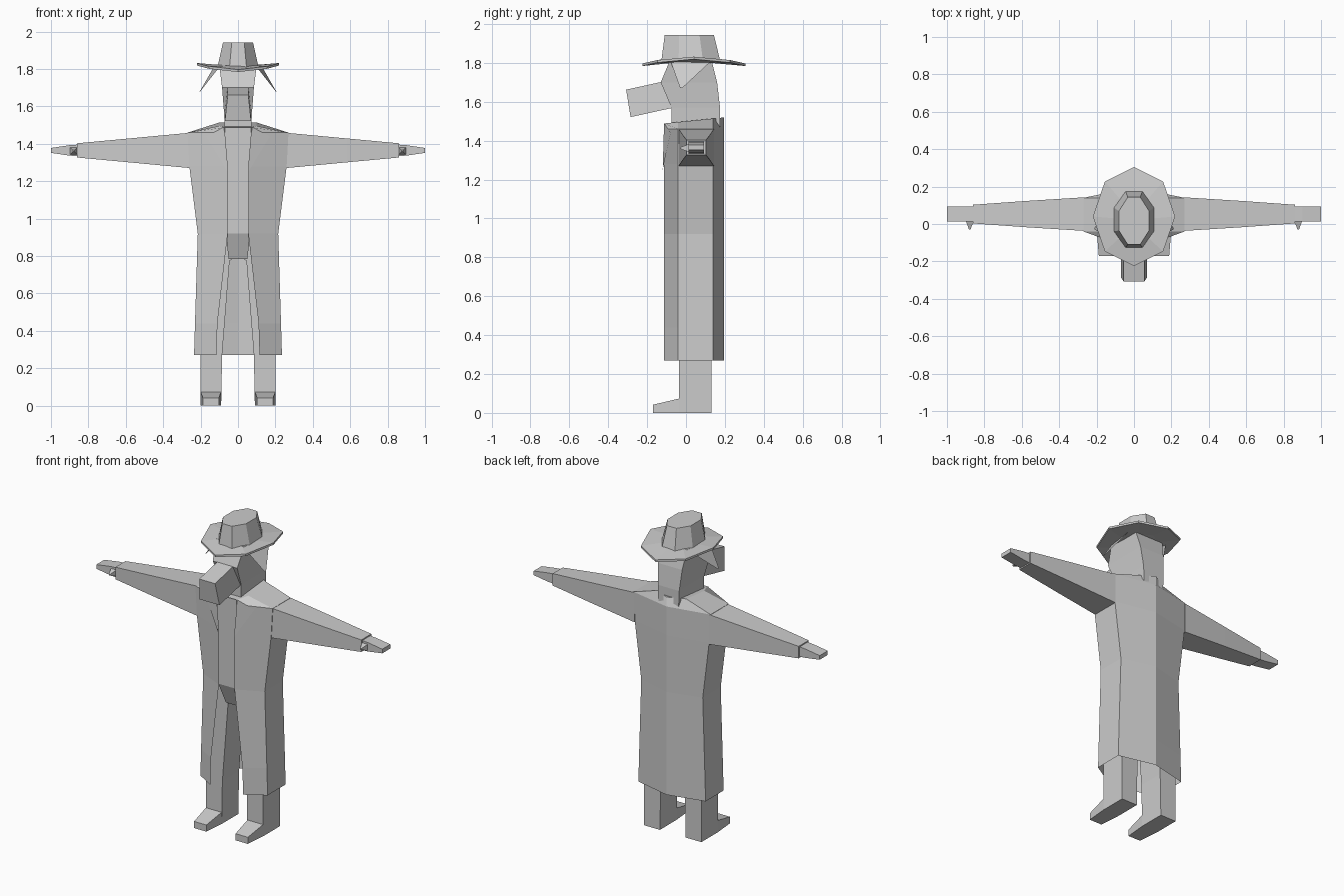
import bpy
import bmesh
from math import sin, cos, tau

default_cube = bpy.data.objects.get("Cube")
if default_cube:
    bpy.data.objects.remove(default_cube)

grey_colour = (0.6, 0.6, 0.6, 1)
grey = bpy.data.materials.new("plain grey")
grey.use_nodes = True
grey.diffuse_color = grey_colour
shader = grey.node_tree.nodes["Principled BSDF"]
shader.inputs["Base Color"].default_value = grey_colour


def loft(name, rings, solid=True, mirror=False):
    """Skin a list of equal-length point rings into one flat-shaded part."""
    bm = bmesh.new()
    rows = [[bm.verts.new(point) for point in ring] for ring in rings]
    count = len(rows[0])
    for lower, upper in zip(rows, rows[1:]):
        for i in range(count if solid else count - 1):
            j = (i + 1) % count
            bm.faces.new((lower[i], lower[j], upper[j], upper[i]))
    if solid:
        bm.faces.new(rows[0])
        bm.faces.new(reversed(rows[-1]))
    bmesh.ops.recalc_face_normals(bm, faces=bm.faces)
    mesh = bpy.data.meshes.new(name)
    bm.to_mesh(mesh)
    bm.free()
    mesh.materials.append(grey)
    part = bpy.data.objects.new(name, mesh)
    bpy.context.collection.objects.link(part)
    if mirror:
        part.modifiers.new("Mirror", 'MIRROR')


def block_ring(height, width, front, back, tilt=0):
    """Level or tilted rectangle, symmetric about the middle."""
    return [(x, y, height + tilt * y)
            for x, y in ((-width, front), (width, front), (width, back), (-width, back))]


def coat_row(height, side, opening, tilt=0):
    """Half of the coat outline: front edge, two side corners, back seam."""
    outline = ((opening, -.113), (side, -.04), (side, .14), (0, .195))
    return [(x, y, height + tilt * y) for x, y in outline]


def arm_section(reach, depth, thickness):
    """Cross-section of the outstretched arm, centred on its axis."""
    axis_y, axis_z = .053, .065 + 1.3
    return [(reach, axis_y + sy * depth, axis_z + sz * thickness)
            for sy, sz in ((-1, -1), (1, -1), (1, 1), (-1, 1))]


def leg_ring(height, inner):
    outer, front, back = .2, -.035, .132
    return [(inner, front, height), (outer, front, height),
            (outer, back, height), (inner, back, height)]


def shoe_section(y, half_width, top):
    middle = .145
    return [(middle + side * half_width, y, z)
            for side, z in ((-1, 0), (1, 0), (1, top), (-1, top))]


def oval(height, width, depth, centre, turn=0, side_lift=0):
    """Eight-sided oval whose sides may curl up."""
    angles = [tau * (step + turn) / 8 for step in range(8)]
    return [(width * sin(a), centre - depth * cos(a), height + side_lift * sin(a) ** 2)
            for a in angles]


# Long open coat, with the neck closed to the middle
neckline = coat_row(height=1.5, side=.1, opening=.07, tilt=.1)
loft("coat", [
    [(0, y, z) for x, y, z in neckline],
    neckline,
    coat_row(height=1.46, side=.27, opening=.07),
    coat_row(height=1.28, side=.26, opening=.055),
    coat_row(height=.92, side=.215, opening=.055),
    coat_row(height=.44, side=.23, opening=.11),
    coat_row(height=.27, side=.235, opening=.115),
], solid=False, mirror=True)

# Lapels lying on the chest
lapel_rows = (((.075, 1.49), (.055, 1.25)), ((.17, 1.44), (.09, 1.31)))
loft("lapel", [[(x, .35 * x - .139, z) for x, z in row] for row in lapel_rows],
     solid=False, mirror=True)

# Shirt front between the coat edges
loft("shirt", [
    block_ring(height=1.49, width=.075, front=-.1, back=.1),
    block_ring(height=.92, width=.065, front=-.103, back=.1),
    block_ring(height=.785, width=.05, front=-.05, back=.1),
])

# Sleeves and hands
loft("sleeve", [
    arm_section(reach=.26, depth=.09, thickness=.094),
    arm_section(reach=.58, depth=.07, thickness=.064),
    arm_section(reach=.86, depth=.05, thickness=.038),
], mirror=True)
loft("hand", [
    arm_section(reach=.84, depth=.04, thickness=.032),
    arm_section(reach=.9, depth=.04, thickness=.028),
    arm_section(reach=1, depth=.04, thickness=.013),
], mirror=True)

# Thumbs pointing forward
loft("thumb", [
    [(.878 + sx * size, y, 1.362 + sz * size)
     for sx, sz in ((-1, -1), (1, -1), (1, 1), (-1, 1))]
    for y, size in ((.02, .022), (-.03, .004))
], mirror=True)

# Trouser legs and shoes
loft("leg", [
    leg_ring(height=0, inner=.09),
    leg_ring(height=.27, inner=.085),
    leg_ring(height=.775, inner=.045),
    leg_ring(height=.8, inner=.002),
    leg_ring(height=.95, inner=.002),
], mirror=True)
loft("shoe", [
    shoe_section(y=-.03, half_width=.055, top=.075),
    shoe_section(y=-.17, half_width=.043, top=.042),
], mirror=True)

# Head and long muzzle
loft("head", [
    block_ring(height=1.45, width=.07, front=-.075, back=.175),
    block_ring(height=1.57, width=.075, front=-.075, back=.175),
    block_ring(height=1.7, width=.085, front=-.13, back=.16),
    block_ring(height=1.82, width=.1, front=-.08, back=.13),
])
loft("muzzle", [
    block_ring(height=1.584, width=.07, front=-.285, back=-.06, tilt=.22),
    block_ring(height=1.73, width=.055, front=-.308, back=-.1, tilt=.22),
])

# Hanging pointed ears
ear_root = [(.1, -.08, 1.81), (.13, .13, 1.81)]
ear_tip = [(.21, -.03, 1.67), (.21, -.02, 1.67)]
loft("ear", [ear_root, ear_tip], solid=False, mirror=True)

# Hat brim, curled up at the sides, and tapered crown
loft("hat_brim", [
    oval(height=1.8, width=.1, depth=.14, centre=.03),
    oval(height=1.784, width=.22, depth=.265, centre=.04, side_lift=.035),
    oval(height=1.797, width=.22, depth=.265, centre=.04, side_lift=.035),
    oval(height=1.82, width=.1, depth=.14, centre=.03),
])
loft("hat_crown", [
    oval(height=1.805, width=.12, depth=.165, centre=.025, turn=.5),
    oval(height=1.943, width=.087, depth=.137, centre=.017, turn=.5),
])
